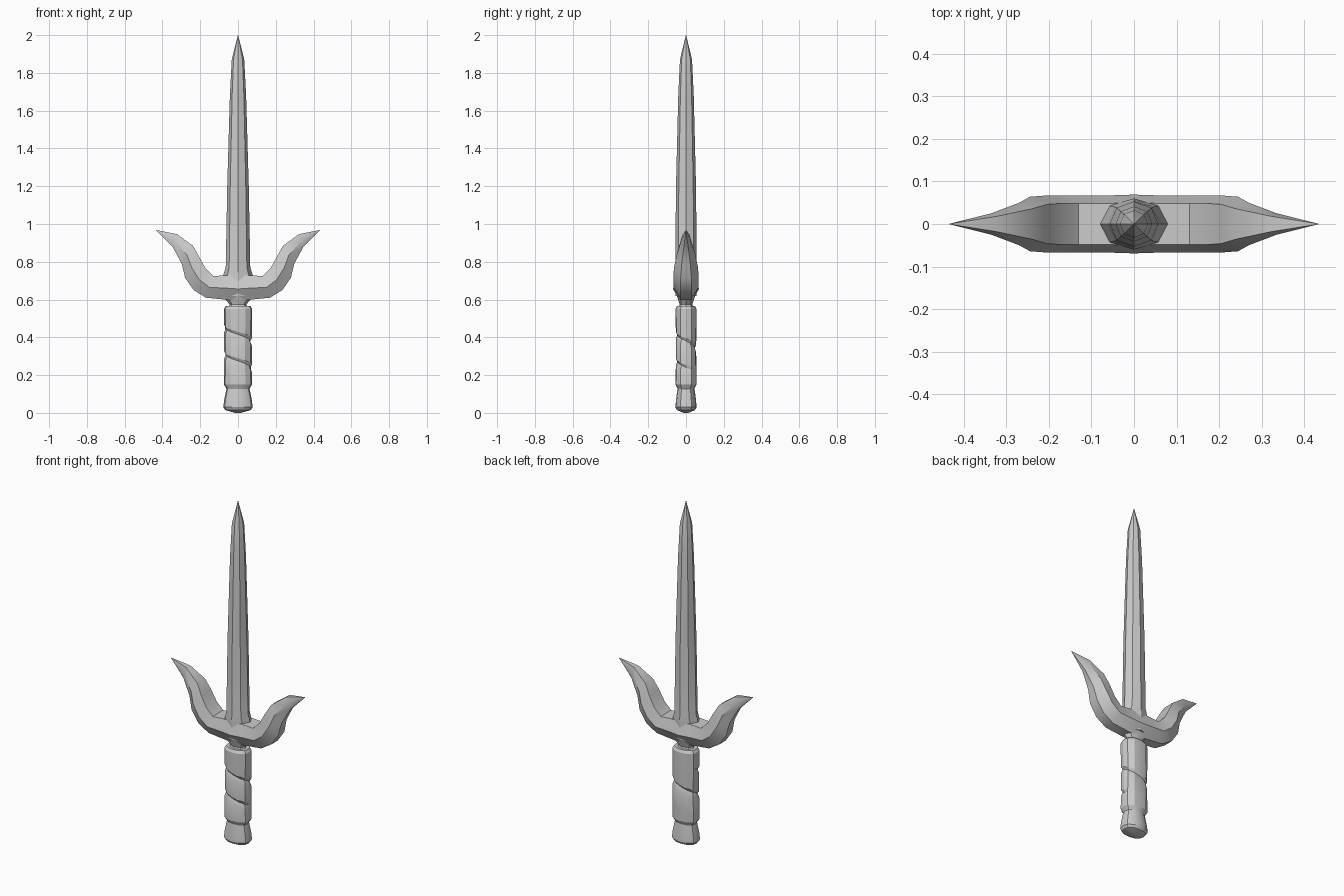
import bpy
import math
from math import pi, cos, sin

if "Cube" in bpy.data.objects:
    bpy.data.objects.remove(bpy.data.objects["Cube"])


def make(name, verts, faces, angle=30):
    me = bpy.data.meshes.new(name)
    me.from_pydata(verts, [], faces)
    me.validate()
    ob = bpy.data.objects.new(name, me)
    bpy.context.collection.objects.link(ob)
    bpy.ops.object.select_all(action='DESELECT')
    ob.select_set(True)
    bpy.context.view_layer.objects.active = ob
    bpy.ops.object.mode_set(mode='EDIT')
    bpy.ops.mesh.select_all(action='SELECT')
    bpy.ops.mesh.remove_doubles(threshold=0.0005)
    bpy.ops.mesh.normals_make_consistent(inside=False)
    bpy.ops.object.mode_set(mode='OBJECT')
    bpy.ops.object.shade_smooth_by_angle(angle=math.radians(angle))
    return ob


def oval(a, hx, hy, p=2.0):
    # point on a (squarish) oval at angle a
    c, s = cos(a), sin(a)
    k = (abs(c) ** p + abs(s) ** p) ** (-1 / p)
    return hx * c * k, hy * s * k


def skin(name, rings, angle=30):
    # bridge equal-sized rings and close both ends
    n = len(rings[0])
    verts = [v for r in rings for v in r]
    faces = [(i * n + j, i * n + (j + 1) % n, (i + 1) * n + (j + 1) % n, (i + 1) * n + j)
             for i in range(len(rings) - 1) for j in range(n)]
    faces += [tuple(range(n)), tuple(range(len(verts) - n, len(verts)))]
    return make(name, verts, faces, angle)


def tower(name, profile, n, p=2.0, angle=30):
    # stack of oval rings given as (z, half width x, half width y)
    rings = []
    for z, hx, hy in profile:
        rings.append([(*oval(2 * pi * k / n, hx, hy, p), z) for k in range(n)])
    return skin(name, rings, angle)


# Eight-sided blade with flared root and needle point
tower("blade", [(0.62, 0.075, 0.055), (0.725, 0.08, 0.06), (0.77, 0.065, 0.057),
                (1.2, 0.057, 0.053), (1.68, 0.043, 0.041), (1.87, 0.033, 0.032),
                (2.0, 0.001, 0.001)], 8, 2.1)

# Guard: one sweep from prong tip to prong tip
# (outer x, outer z, inner x, inner z, half depth)
half = [(0.05, 0.598, 0.07, 0.728, 0.067),
        (0.17, 0.610, 0.13, 0.724, 0.067),
        (0.235, 0.65, 0.172, 0.765, 0.067),
        (0.28, 0.715, 0.205, 0.825, 0.064),
        (0.298, 0.79, 0.238, 0.884, 0.05),
        (0.347, 0.88, 0.322, 0.946, 0.025),
        (0.434, 0.967, 0.433, 0.968, 0.0005)]
stations = [(-a, b, -c, d, h) for a, b, c, d, h in reversed(half)]
stations += [(0, 0.59, 0, 0.728, 0.069)] + half
rings = []
for ox, oz, ix, iz, h in stations:
    mx, mz = ox * 0.52 + ix * 0.48, oz * 0.52 + iz * 0.48
    rings.append([(ix, -0.72 * h, iz), (mx, -h, mz), (ox, -0.45 * h, oz),
                  (ox, 0.45 * h, oz), (mx, h, mz), (ix, 0.72 * h, iz)])
skin("guard", rings, 35)

# Neck between guard and grip
tower("neck", [(0.55, 0.055, 0.042), (0.575, 0.045, 0.034), (0.61, 0.075, 0.045),
               (0.65, 0.085, 0.06)], 8)

# Grip wrap: helical band whose seams are pinched, clamped at both ends
N, PITCH, TOP, BOT = 12, 0.14, 0.55, 0.15
SEAM = 0.011


def depth(t):
    return SEAM if -0.1 <= t <= 3 * pi + 0.1 else 0.0


verts, faces = [], []
first, last = -N, 4 * N
for i in range(first, last + 1):
    t = 2 * pi * i / N
    z = 0.45 - PITCH * t / (2 * pi)
    d0, d1 = depth(t), depth(t - 2 * pi)
    for dz, d in ((0, d0), (0.014, d0 * 0.2), (PITCH - 0.022, d1 * 0.2), (PITCH, d1)):
        x, y = oval(pi + t, 0.075 - d, 0.056 - d, 2.4)
        verts.append((x, y, min(TOP, max(BOT, z + dz))))
    if i < last:
        b = (i - first) * 4
        faces += [(b + k, b + k + 1, b + k + 5, b + k + 4) for k in range(3)]
make("grip_wrap", verts, faces, 25)

# Bevelled caps at the grip ends
tower("grip_top", [(0.53, 0.06, 0.042), (0.55, 0.075, 0.056), (0.566, 0.066, 0.048)], 12, 2.4)
tower("grip_bottom", [(0.12, 0.058, 0.042), (0.13, 0.062, 0.046), (0.15, 0.075, 0.056),
                      (0.17, 0.06, 0.042)], 12, 2.4)

# Flared pommel
tower("pommel", [(0.0, 0.015, 0.012), (0.015, 0.068, 0.048), (0.03, 0.078, 0.056),
                 (0.07, 0.073, 0.053), (0.128, 0.061, 0.045)], 12, 2.4)
